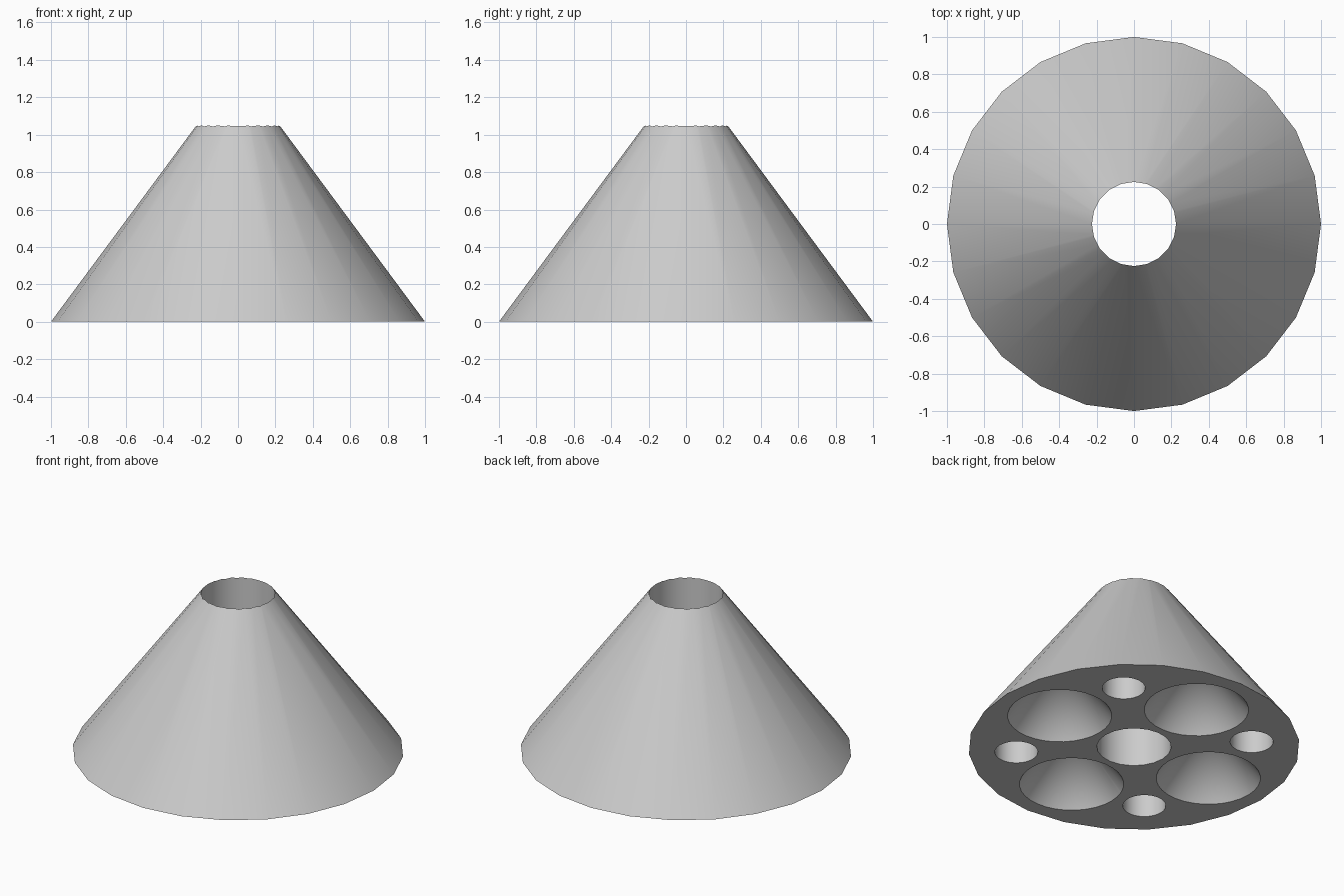
import bpy
import math

old = bpy.data.objects.get("Cube")
if old:
    bpy.data.objects.remove(old, do_unlink=True)

HEIGHT = 1.35      # height of the cone if it ran to a point
SLOPE = HEIGHT     # rise per unit of radius
SINK = 0.02        # cutters start a little below the base

gray = bpy.data.materials.new("light gray")
gray.use_nodes = True
color = (0.6, 0.6, 0.6, 1)
gray.diffuse_color = color
gray.node_tree.nodes["Principled BSDF"].inputs["Base Color"].default_value = color


def add_cone(name, sides, bottom, top, z0, z1, x=0, y=0, turn=0):
    bpy.ops.mesh.primitive_cone_add(
        vertices=sides, radius1=bottom, radius2=top, depth=z1 - z0,
        location=(x, y, (z0 + z1) / 2), rotation=(0, 0, turn))
    ob = bpy.context.object
    ob.name = name
    ob.data.materials.append(gray)
    return ob


def cut(body, cutter):
    mod = body.modifiers.new("cut", "BOOLEAN")
    mod.operation = "DIFFERENCE"
    mod.solver = "EXACT"
    mod.object = cutter
    bpy.context.view_layer.objects.active = body
    bpy.ops.object.modifier_apply(modifier=mod.name)
    bpy.data.objects.remove(cutter, do_unlink=True)


# Conical body
body = add_cone("cone_body", 24, 1, 0, 0, HEIGHT)

# Central shaft, open at the top and bottom
cut(body, add_cone("shaft_cutter", 20, 0.225, 0.225, -0.1, HEIGHT + 0.1))

for i in range(4):
    # Large conical pockets on the axes
    a = i * math.pi / 2
    rim = 0.315
    cut(body, add_cone("pocket_cutter", 32, rim + SINK / SLOPE, 0, -SINK,
                       rim * SLOPE, 0.586 * math.cos(a), 0.586 * math.sin(a), a))
    # Small round sockets on the diagonals
    a += math.pi / 4
    cut(body, add_cone("socket_cutter", 32, 0.13, 0.13, -SINK, 0.17,
                       0.713 * math.cos(a), 0.713 * math.sin(a), a))

# Smooth walls with sharp rims
bpy.ops.object.select_all(action="DESELECT")
body.select_set(True)
bpy.context.view_layer.objects.active = body
bpy.ops.object.shade_smooth_by_angle(angle=math.radians(30))
